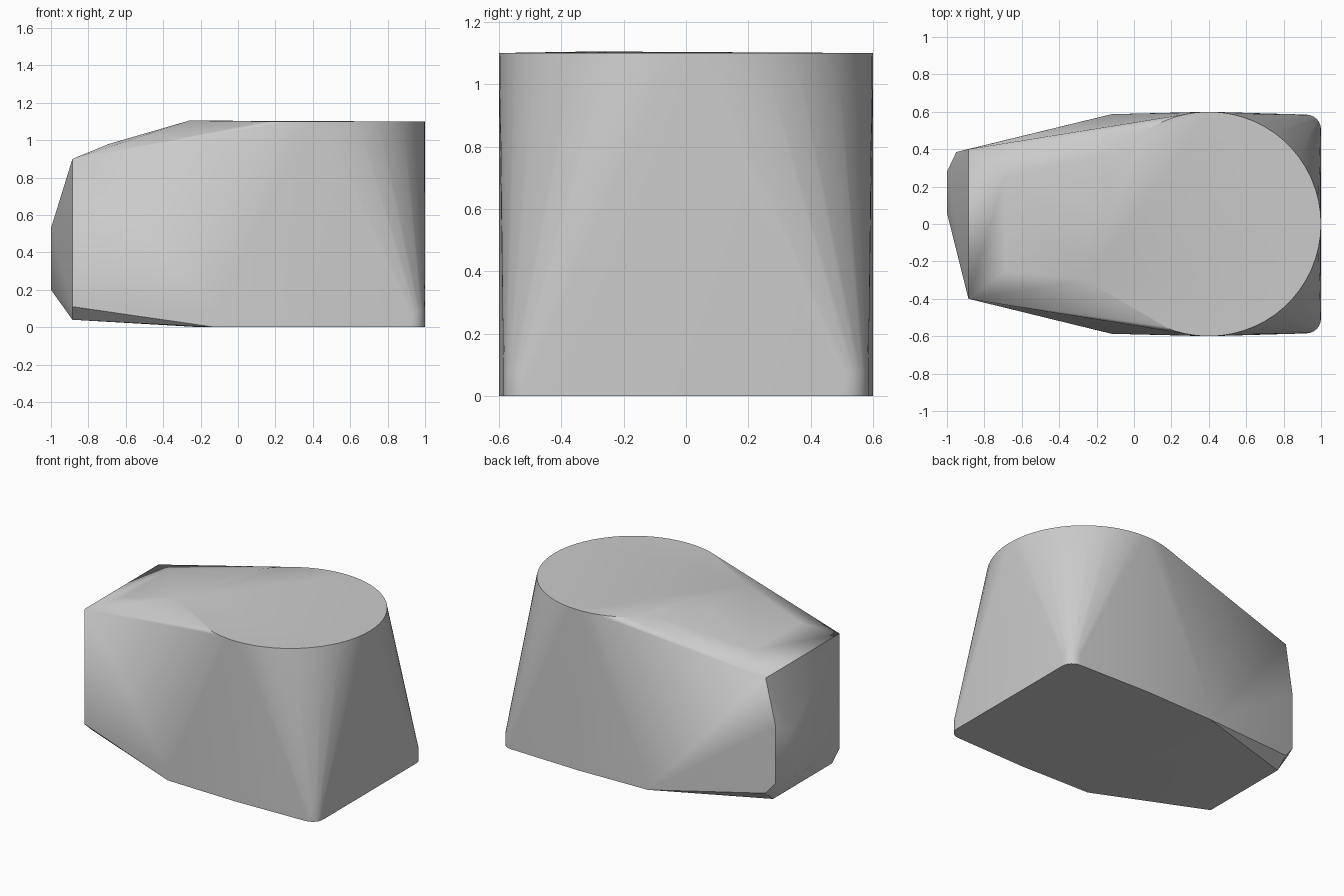
import bpy, bmesh, math
from mathutils import Vector

cube = bpy.data.objects.get("Cube")
if cube:
    bpy.data.objects.remove(cube, do_unlink=True)


def make_material(name, value):
    mat = bpy.data.materials.new(name)
    mat.use_nodes = True
    colour = (value, value, value, 1)
    mat.diffuse_color = colour
    mat.node_tree.nodes["Principled BSDF"].inputs["Base Color"].default_value = colour
    return mat


def arc(cx, cy, radius, start, end, steps):
    """Points along a horizontal arc, angles in degrees."""
    angles = [math.radians(start + (end - start) * i / steps) for i in range(steps + 1)]
    return [(cx + radius * math.cos(a), cy + radius * math.sin(a)) for a in angles]


def at_heights(outline, heights):
    return [Vector((x, y, z)) for z in heights for x, y in outline]


points = []

# Round column, full height
points += at_heights(arc(0.4, 0, 0.6, 0, 354, 59), (0, 1.1))

for side in (-1, 1):
    # Foot slab with rounded outer corners
    corner = [(x, side * y) for x, y in arc(0.92, 0.505, 0.08, 0, 90, 6)]
    points += at_heights(corner + [(-0.12, side * 0.587)], (0, 0.08))
    # Narrow end wall with a bevelled lower edge
    points += at_heights([(-0.885, side * 0.4)], (0.11, 0.9))
    points += at_heights([(-0.885, side * 0.32)], (0.04,))
    # Swelling of the sloped roof
    points += at_heights([(-0.69, side * 0.25)], (0.98,))

# Roof peak beside the column
points += at_heights([(-0.26, -0.3)], (1.105,))

# Off-centre boss on the narrow end
points += at_heights([(-0.95, 0.385)], (0.19, 0.58))
points += at_heights([(-1, 0.06), (-1, 0.28)], (0.2, 0.53))

# Stretch one skin over all the parts
bm = bmesh.new()
for p in points:
    bm.verts.new(p)
hull = bmesh.ops.convex_hull(bm, input=bm.verts[:])
spare = {g for g in hull["geom_interior"] + hull["geom_unused"]
         if isinstance(g, bmesh.types.BMVert)}
bmesh.ops.delete(bm, geom=list(spare), context='VERTS')
bmesh.ops.dissolve_limit(bm, angle_limit=math.radians(0.3),
                         verts=bm.verts[:], edges=bm.edges[:])
bmesh.ops.recalc_face_normals(bm, faces=bm.faces[:])

mesh = bpy.data.meshes.new("hull_body")
bm.to_mesh(mesh)
bm.free()
mesh.materials.append(make_material("light_grey", 0.6))
body = bpy.data.objects.new("hull_body", mesh)
bpy.context.collection.objects.link(body)

# Smooth the rounded walls, keep the creases
bpy.ops.object.select_all(action='DESELECT')
body.select_set(True)
bpy.context.view_layer.objects.active = body
bpy.ops.object.shade_smooth_by_angle(angle=math.radians(30))
